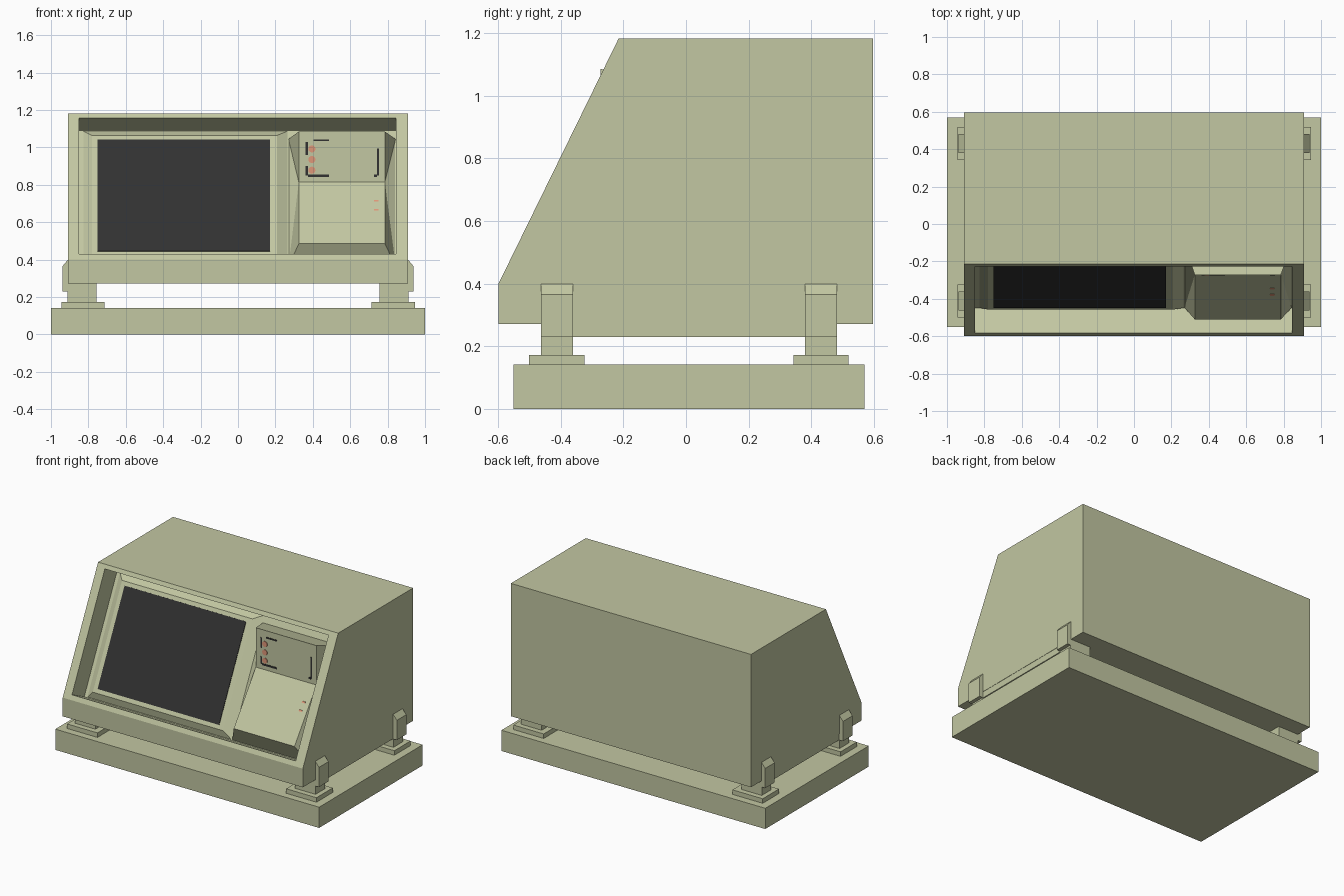
import bpy, bmesh, math
from mathutils import Matrix

if "Cube" in bpy.data.objects:
    bpy.data.objects.remove(bpy.data.objects["Cube"])


def material(name, rgb):
    m = bpy.data.materials.new(name)
    m.diffuse_color = (*rgb, 1)
    m.use_nodes = True
    m.node_tree.nodes["Principled BSDF"].inputs["Base Color"].default_value = m.diffuse_color
    return m


CASE = material("pale olive casing", (0.54, 0.57, 0.36))
BLACK = material("dark screen", (0.031, 0.031, 0.031))
RED = material("soft red", (0.74, 0.31, 0.19))


def finish(name, bm, mat):
    bmesh.ops.recalc_face_normals(bm, faces=bm.faces)
    me = bpy.data.meshes.new(name)
    bm.to_mesh(me)
    bm.free()
    me.materials.append(mat)
    ob = bpy.data.objects.new(name, me)
    bpy.context.collection.objects.link(ob)
    return ob


def mesh(name, verts, faces, mat):
    bm = bmesh.new()
    vs = [bm.verts.new(v) for v in verts]
    for f in faces:
        bm.faces.new([vs[i] for i in f])
    return finish(name, bm, mat)


def hexa(name, ring_a, ring_b, mat):
    """Closed solid between two four-point rings."""
    sides = [(i, (i + 1) % 4, (i + 1) % 4 + 4, i + 4) for i in range(4)]
    return mesh(name, ring_a + ring_b, sides + [(0, 1, 2, 3), (4, 5, 6, 7)], mat)


def box(name, x, y, z, mat):
    ring = lambda h: [(x[0], y[0], h), (x[1], y[0], h), (x[1], y[1], h), (x[0], y[1], h)]
    return hexa(name, ring(z[0]), ring(z[1]), mat)


# Sloped front: t runs up the slope, d goes into the body
FRONT, BACK, LOW, LIP, TOP, SHOULDER, HALF = -0.598, 0.596, 0.272, 0.40, 1.182, -0.215, 0.91
LEN = math.hypot(SHOULDER - FRONT, TOP - LIP)
UY, UZ = (SHOULDER - FRONT) / LEN, (TOP - LIP) / LEN


def slope(x, t, d):
    return (x, FRONT + t * UY + d * UZ, LIP + t * UZ - d * UY)


def slope_ring(x0, x1, t0, t1, d):
    return [slope(x0, t0, d), slope(x1, t0, d), slope(x1, t1, d), slope(x0, t1, d)]


# Body shell with the rectangular recess in its sloped front
T0, T1, DEPTH = 0.0335, 0.842, 0.148
verts = (slope_ring(-HALF, HALF, 0, LEN, 0)
         + slope_ring(-0.85, 0.845, T0, T1, 0)
         + slope_ring(-0.85, 0.845, T0, T1, DEPTH)
         + [(-HALF, FRONT, LOW), (HALF, FRONT, LOW), (HALF, BACK, LOW), (-HALF, BACK, LOW),
            (HALF, BACK, TOP), (-HALF, BACK, TOP)])
faces = [(a + i, a + (i + 1) % 4, a + 4 + (i + 1) % 4, a + 4 + i)
         for a in (0, 4) for i in range(4)]
faces += [(8, 9, 10, 11), (12, 13, 1, 0), (12, 13, 14, 15), (15, 14, 16, 17),
          (3, 2, 16, 17), (13, 14, 16, 2, 1), (12, 15, 17, 3, 0)]
mesh("body_shell", verts, faces, CASE)

# Raised screen bezel with sloped edges, and the screen plate
hexa("screen_bezel", slope_ring(-0.83, 0.268, T0 + 0.002, T1 - 0.002, DEPTH + 0.002),
     slope_ring(-0.78, 0.208, T0 + 0.045, T1 - 0.045, 0.118), CASE)
hexa("screen", slope_ring(-0.75, 0.17, 0.106, 0.770, 0.119),
     slope_ring(-0.75, 0.17, 0.106, 0.770, 0.114), BLACK)

# Control console: upright panel above a sloping shelf
def console_side(back_x, front_x):
    return [slope(back_x, 0.791, DEPTH + 0.002), (front_x, -0.272, 1.085),
            (front_x, -0.272, 0.815), (front_x, -0.51, 0.485),
            slope(back_x, T0 + 0.003, DEPTH + 0.002)]


mesh("control_console", console_side(0.27, 0.325) + console_side(0.843, 0.785),
     [(i, (i + 1) % 5, (i + 1) % 5 + 5, i + 5) for i in range(5)]
     + [(0, 1, 2), (0, 2, 4), (2, 3, 4), (5, 6, 7), (5, 7, 9), (7, 8, 9)], CASE)

# Printed black frame marks on the upright panel
for i, (x0, x1, z0, z1) in enumerate([
        (0.362, 0.373, 0.96, 1.03), (0.405, 0.487, 1.033, 1.043),
        (0.362, 0.373, 0.85, 0.90), (0.373, 0.487, 0.843, 0.855),
        (0.742, 0.753, 0.85, 0.995), (0.728, 0.742, 0.843, 0.856)]):
    box(f"panel_mark_{i}", (x0, x1), (-0.275, -0.270), (z0, z1), BLACK)

# Three round red lights
for i, z in enumerate((0.992, 0.935, 0.878)):
    bm = bmesh.new()
    bmesh.ops.create_cone(bm, cap_ends=True, segments=16, radius1=0.019, radius2=0.019,
                          depth=0.006,
                          matrix=Matrix.Translation((0.395, -0.273, z))
                          @ Matrix.Rotation(math.pi / 2, 4, 'X'))
    finish(f"indicator_light_{i}", bm, RED)

# Small red ticks lying on the sloping shelf
def shelf(x, z, lift):
    return (x, -0.272 + (z - 0.815) * 0.238 / 0.33 - lift, z)


for i, z in enumerate((0.71, 0.664)):
    ring = lambda lift: [shelf(0.728, z, lift), shelf(0.752, z, lift),
                         shelf(0.752, z + 0.008, lift), shelf(0.728, z + 0.008, lift)]
    hexa(f"shelf_tick_{i}", ring(-0.002), ring(0.003), RED)

# Base slab
box("base_slab", (-1, 1), (-0.55, 0.57), (0, 0.142), CASE)

# Feet: plate, post and clamp at each corner, with a rail along each side
for side, s in (("left", -1), ("right", 1)):
    span = lambda a, b: tuple(sorted((s * a, s * b)))
    box(f"{side}_rail", span(0.76, 0.908), (-0.36, 0.38), (0.23, LOW + 0.002), CASE)
    for end, y0, y1 in (("front", -0.463, -0.36), ("back", 0.38, 0.482)):
        box(f"{side}_{end}_foot_plate", span(0.715, 0.945), (y0 - 0.037, y1 + 0.037),
            (0.140, 0.173), CASE)
        box(f"{side}_{end}_post", span(0.757, 0.912), (y0, y1), (0.171, LOW + 0.003), CASE)
        ring = lambda y: [(s * 0.905, y, 0.23), (s * 0.938, y, 0.23),
                          (s * 0.938, y, 0.365), (s * 0.905, y, 0.405)]
        hexa(f"{side}_{end}_clamp", ring(y0), ring(y1), CASE)
